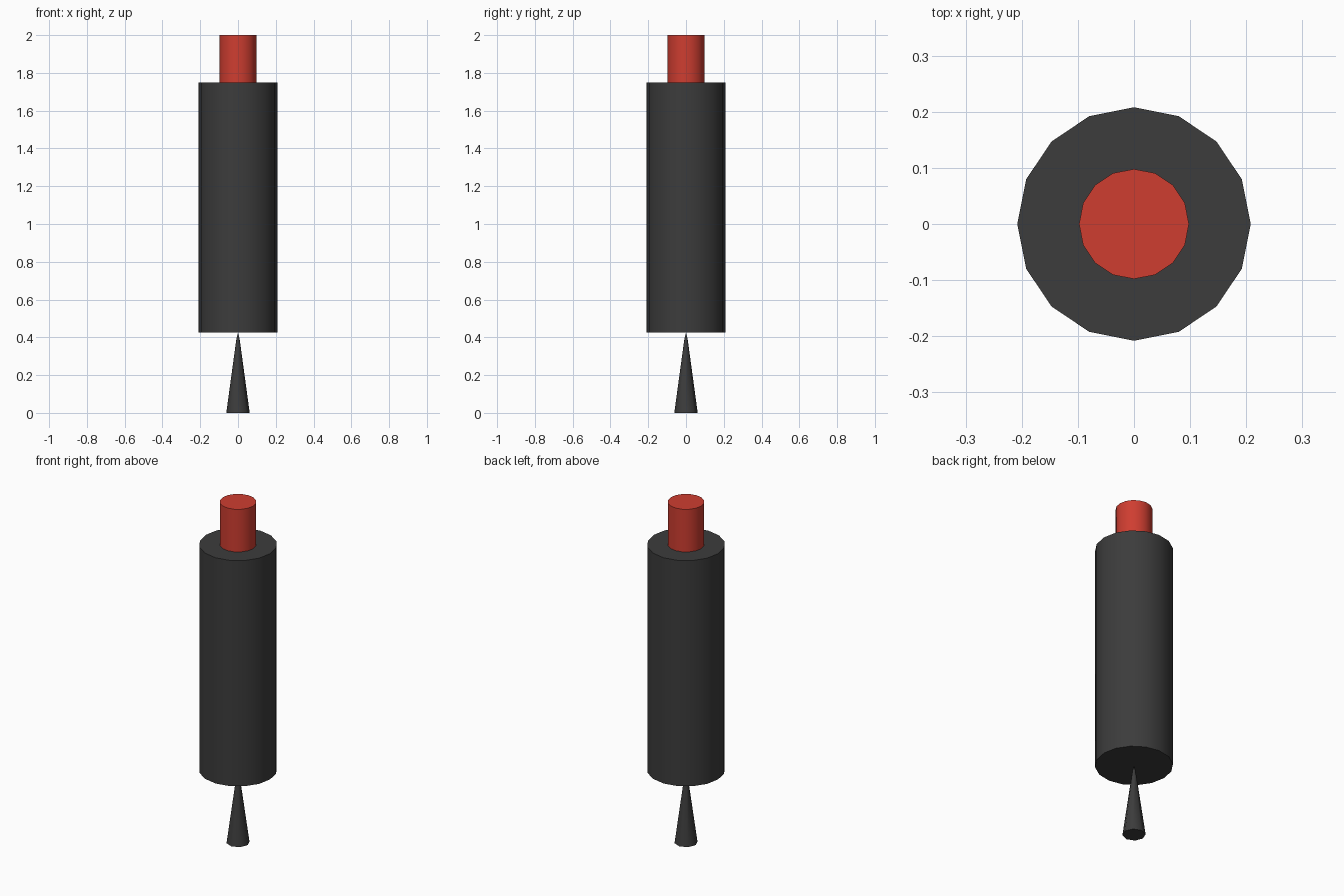
import bpy
import bmesh
import math

if "Cube" in bpy.data.objects:
    bpy.data.objects.remove(bpy.data.objects["Cube"])


def material(name, rgb):
    m = bpy.data.materials.new(name)
    m.diffuse_color = (*rgb, 1.0)
    m.use_nodes = True
    m.node_tree.nodes["Principled BSDF"].inputs["Base Color"].default_value = m.diffuse_color
    return m


dark_grey = material("dark grey", (0.045, 0.045, 0.045))
red = material("red", (0.62, 0.047, 0.03))


def turned(name, profile, sides, mat):
    """Closed turned solid from (radius, z) points, listed bottom to top."""
    bm = bmesh.new()
    rings = []
    for r, z in profile:
        if r == 0:
            rings.append([bm.verts.new((0, 0, z))] * sides)
        else:
            rings.append([bm.verts.new((r * math.cos(a), r * math.sin(a), z))
                          for a in (2 * math.pi * i / sides for i in range(sides))])
    for low, high in zip(rings, rings[1:]):
        for i in range(sides):
            j = (i + 1) % sides
            corners = [low[i], low[j], high[j], high[i]]
            bm.faces.new(list(dict.fromkeys(corners)))
    # End caps, where the end is not a point
    for ring, r in ((rings[0][::-1], profile[0][0]), (rings[-1], profile[-1][0])):
        if r > 0:
            bm.faces.new(ring)
    bmesh.ops.recalc_face_normals(bm, faces=bm.faces)
    mesh = bpy.data.meshes.new(name)
    bm.to_mesh(mesh)
    bm.free()
    mesh.materials.append(mat)
    ob = bpy.data.objects.new(name, mesh)
    bpy.context.collection.objects.link(ob)
    bpy.ops.object.select_all(action='DESELECT')
    ob.select_set(True)
    bpy.context.view_layer.objects.active = ob
    bpy.ops.object.shade_smooth_by_angle(angle=math.radians(50))
    return ob


# Main barrel
turned("barrel", [(0.208, 0.425), (0.208, 1.75)], 16, dark_grey)

# Push button on top
turned("button", [(0.098, 1.75), (0.098, 2.0)], 16, red)

# Flared tip below, narrowing to a point under the barrel
turned("tip", [(0.062, 0.0), (0.015, 0.345), (0.008, 0.395), (0, 0.425)], 8, dark_grey)
